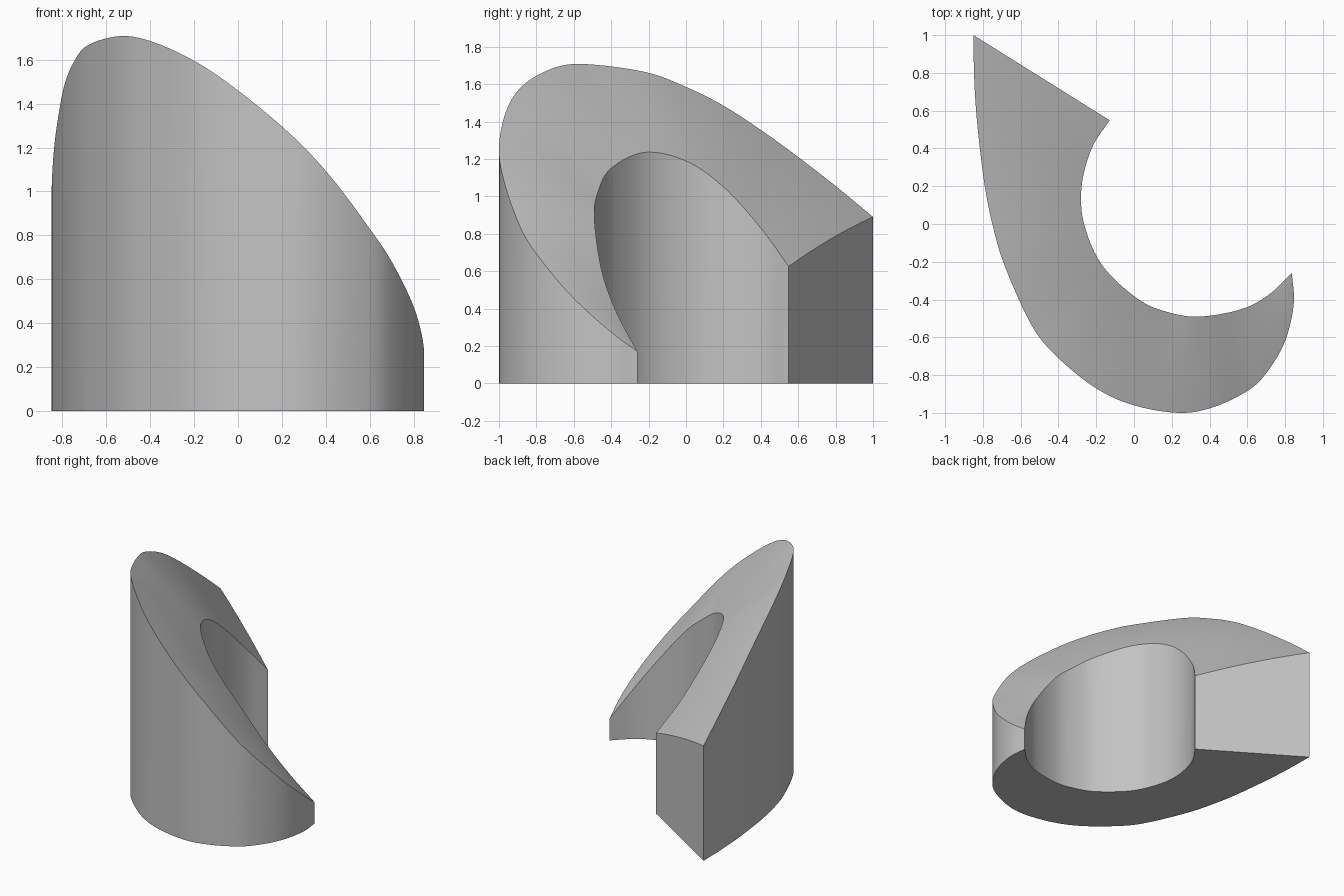
import bpy, bmesh, math
from mathutils import Vector

cube = bpy.data.objects.get("Cube")
if cube:
    bpy.data.objects.remove(cube, do_unlink=True)

STEPS = 96    # columns along the crescent
ROWS = 8      # divisions across the sloping top
BULGE = 0.015


def smooth_path(points, count):
    """Catmull-Rom curve through the points, resampled at even plan spacing."""
    pts = [2 * points[0] - points[1]] + points + [2 * points[-1] - points[-2]]
    fine = []
    for a, b, c, d in zip(pts, pts[1:], pts[2:], pts[3:]):
        for i in range(20):
            t = i / 20
            fine.append(0.5 * (2 * b + (c - a) * t + (2 * a - 5 * b + 4 * c - d) * t ** 2
                               + (3 * b - a - 3 * c + d) * t ** 3))
    fine.append(points[-1])
    dist = [0.0]
    for p, q in zip(fine, fine[1:]):
        dist.append(dist[-1] + (q - p).xy.length)
    out, k = [], 0
    for i in range(count + 1):
        target = dist[-1] * i / count
        while k < len(fine) - 2 and dist[k + 1] < target:
            k += 1
        f = (target - dist[k]) / max(dist[k + 1] - dist[k], 1e-9)
        out.append(fine[k].lerp(fine[k + 1], min(f, 1)))
    return out


# Outer rim: plan position and height
outer_points = [Vector(p) for p in (
    (-.85, 1, .89), (-.847, .8, 1.055), (-.836, .6, 1.21), (-.816, .4, 1.355),
    (-.79, .2, 1.485), (-.75, 0, 1.585), (-.685, -.22, 1.665), (-.54, -.54, 1.707),
    (-.4, -.71, 1.685), (-.2, -.87, 1.595), (0, -.96, 1.46), (.24, -1, 1.26),
    (.42, -.97, 1.07), (.6, -.884, .83), (.7, -.79, .68), (.8, -.62, .475),
    (.846, -.42, .29), (.835, -.26, .17))]

# Inner rim: circular arc given by angle and height
inner_points = []
for angle, z in ((139.5, .625), (155.6, .83), (174.5, 1.05), (193, 1.19), (215, 1.235),
                 (239, 1.15), (255, 1.03), (270, .885), (290, .61), (305, .39), (320.5, .17)):
    a = math.radians(angle)
    inner_points.append(Vector((.35 + .63 * math.cos(a), .14 + .63 * math.sin(a), z)))
inner_points[-1] = outer_points[-1].copy()

outer = smooth_path(outer_points, STEPS)
inner = smooth_path(inner_points, STEPS)

# Crescent body: every column is a closed section of floor and top
bm = bmesh.new()
columns = []
for o, n in zip(outer, inner):
    width = min(1, (o - n).length / 0.5)
    top, floor = [], []
    for j in range(ROWS + 1):
        t = j / ROWS
        p = o.lerp(n, t)
        floor.append(bm.verts.new((p.x, p.y, 0)))
        p.z += BULGE * width * 4 * t * (1 - t)
        top.append(bm.verts.new(p))
    columns.append(top + floor[::-1])

size = len(columns[0])
for a, b in zip(columns, columns[1:]):
    for j in range(size):
        k = (j + 1) % size
        bm.faces.new((a[j], a[k], b[k], b[j]))
bm.faces.new(columns[0])      # flat cut end
bmesh.ops.remove_doubles(bm, verts=bm.verts, dist=0.0005)
bmesh.ops.dissolve_degenerate(bm, edges=bm.edges, dist=0.0005)
bmesh.ops.recalc_face_normals(bm, faces=bm.faces)

mesh = bpy.data.meshes.new("crescent_block")
bm.to_mesh(mesh)
bm.free()
block = bpy.data.objects.new("crescent_block", mesh)
bpy.context.collection.objects.link(block)

# Plain grey material
grey = bpy.data.materials.new("light_grey")
grey.use_nodes = True
colour = (0.55, 0.55, 0.55, 1)
grey.diffuse_color = colour
grey.node_tree.nodes["Principled BSDF"].inputs["Base Color"].default_value = colour
mesh.materials.append(grey)

# Smooth walls with crisp rims
bpy.ops.object.select_all(action='DESELECT')
block.select_set(True)
bpy.context.view_layer.objects.active = block
bpy.ops.object.shade_smooth_by_angle(angle=math.radians(25))
